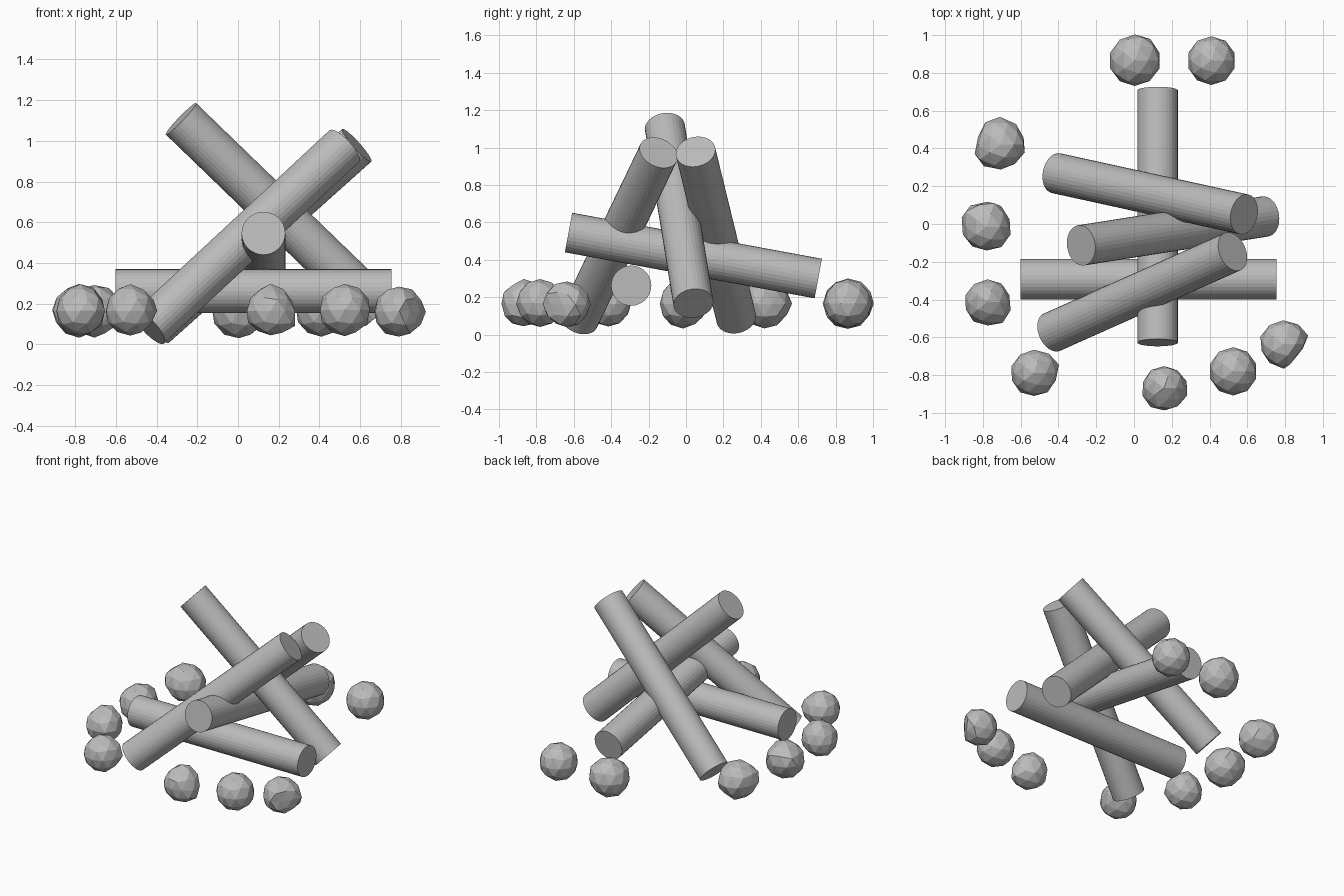
import bpy, bmesh, random
from mathutils import Vector

if "Cube" in bpy.data.objects:
    bpy.data.objects.remove(bpy.data.objects["Cube"])

grey = bpy.data.materials.new("ash_grey")
grey.diffuse_color = (0.5, 0.5, 0.5, 1)
grey.use_nodes = True
grey.node_tree.nodes["Principled BSDF"].inputs["Base Color"].default_value = grey.diffuse_color


def add_object(name, bm):
    mesh = bpy.data.meshes.new(name)
    bm.to_mesh(mesh)
    bm.free()
    mesh.materials.append(grey)
    obj = bpy.data.objects.new(name, mesh)
    bpy.context.collection.objects.link(obj)
    return obj


def log(name, a, b, r=0.1075):
    a, b = Vector(a), Vector(b)
    bm = bmesh.new()
    bmesh.ops.create_cone(bm, cap_ends=True, segments=32, radius1=r, radius2=r,
                          depth=(b - a).length)
    obj = add_object(name, bm)
    obj.location = (a + b) / 2
    obj.rotation_mode = 'QUATERNION'
    obj.rotation_quaternion = (b - a).to_track_quat('Z', 'Y')


def stone(name, loc, r, rough, bumps, seed):
    rng = random.Random(seed)
    bm = bmesh.new()
    bmesh.ops.create_icosphere(bm, subdivisions=2, radius=r)
    for v in bm.verts:
        v.co *= 1 + rng.uniform(-rough, rough * 0.3)
    # pull the nearest corner of the stone out (or in) along each bump
    for d, amount in bumps:
        d = Vector(d).normalized()
        for v in bm.verts:
            near = max(0, (v.co.normalized().dot(d) - 0.75) / 0.25)
            v.co += d * amount * near
    add_object(name, bm).location = loc


# Stacked logs
log("base_log", (-0.602, -0.293, 0.262), (0.755, -0.293, 0.262))
log("cross_log", (0.125, -0.628, 0.546), (0.125, 0.707, 0.30))
log("back_leaning_log", (-0.412, 0.269, 0.087), (0.583, 0.051, 0.978))
log("front_leaning_log", (-0.435, -0.573, 0.084), (0.522, -0.146, 0.973))
log("opposite_leaning_log", (-0.28, -0.113, 1.108), (0.694, 0.04, 0.167))

# Ring of stones: position, radius, roughness, bumps
stones = [
    ((0.005, 0.865, 0.165), 0.137, 0.03, [((0.4, 0.8, 0.5), 0.01)]),
    ((0.41, 0.865, 0.167), 0.129, 0.0, []),
    ((-0.705, 0.42, 0.165), 0.133, 0.06, [((-1, -0.5, 0.2), 0.025), ((-0.4, 1, 0.1), 0.02)]),
    ((-0.78, -0.015, 0.165), 0.132, 0.06, [((-0.9, 0.7, 0.3), 0.025), ((0.2, 0.9, 0.5), 0.015)]),
    ((-0.775, -0.415, 0.165), 0.125, 0.05, [((0.6, -0.8, 0.1), 0.015), ((0, 0.3, 1), 0.015)]),
    ((-0.53, -0.79, 0.165), 0.125, 0.04, [((1, 0.5, 0.1), 0.015), ((0, 0.2, 1), 0.008)]),
    ((0.16, -0.87, 0.165), 0.123, 0.06, [((0.8, -0.1, -0.5), 0.025), ((0, 0.2, 1), 0.015)]),
    ((0.525, -0.78, 0.169), 0.128, 0.0, []),
    ((0.79, -0.635, 0.162), 0.126, 0.05, [((1, 0.4, -0.1), 0.02), ((0.2, -1, 0.2), 0.012),
                                          ((0.8, -0.7, 0), -0.03)]),
]
for i, (loc, r, rough, bumps) in enumerate(stones):
    stone(f"stone_{i + 1}", loc, r, rough, bumps, i + 3)
